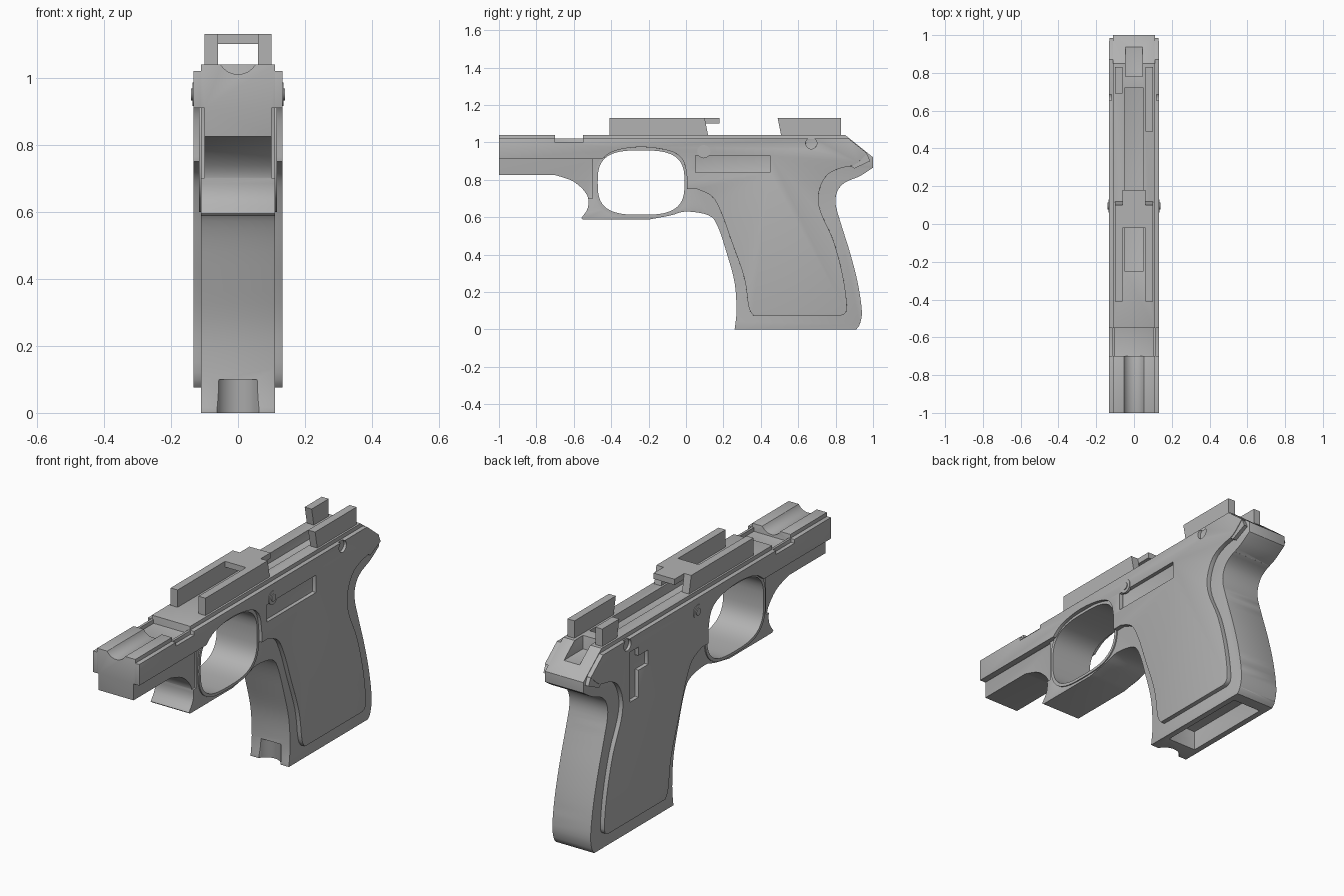
import bpy
import bmesh
import math
from mathutils import Vector

cube = bpy.data.objects.get("Cube")
if cube:
    bpy.data.objects.remove(cube, do_unlink=True)

# Single matte grey material
grey = bpy.data.materials.new("matte grey")
grey.use_nodes = True
colour = (0.45, 0.45, 0.45, 1)
grey.diffuse_color = colour
grey.node_tree.nodes["Principled BSDF"].inputs["Base Color"].default_value = colour


def make_object(name, bm):
    bmesh.ops.recalc_face_normals(bm, faces=bm.faces)
    mesh = bpy.data.meshes.new(name)
    bm.to_mesh(mesh)
    bm.free()
    mesh.materials.append(grey)
    obj = bpy.data.objects.new(name, mesh)
    bpy.context.collection.objects.link(obj)
    return obj


def prism(name, outline, x_low, x_high, round_rule=None, radius=0.06):
    """Extrude a side outline of (y, z) points across x."""
    bm = bmesh.new()
    face = bm.faces.new([bm.verts.new((x_low, y, z)) for y, z in outline])
    moved = bmesh.ops.extrude_face_region(bm, geom=[face])["geom"]
    for item in moved:
        if isinstance(item, bmesh.types.BMVert):
            item.co.x = x_high
    if round_rule:
        edges = [e for e in bm.edges
                 if abs(e.verts[0].co.x - e.verts[1].co.x) < 0.001
                 and round_rule((e.verts[0].co + e.verts[1].co) / 2)]
        bmesh.ops.bevel(bm, geom=edges, offset=radius, segments=6,
                        profile=0.5, affect="EDGES", clamp_overlap=True)
    return make_object(name, bm)


def box(name, x, y, z):
    return prism(name, [(y[0], z[0]), (y[1], z[0]), (y[1], z[1]), (y[0], z[1])], *x)


def cylinder(name, centre, radius, depth, axis):
    bm = bmesh.new()
    turn = Vector((0, 0, 1)).rotation_difference(Vector(axis)).to_matrix().to_4x4()
    turn.translation = centre
    bmesh.ops.create_cone(bm, cap_ends=True, segments=40, radius1=radius,
                          radius2=radius, depth=depth, matrix=turn)
    return make_object(name, bm)


def apply(obj, modifier):
    bpy.context.view_layer.objects.active = obj
    bpy.ops.object.modifier_apply(modifier=modifier.name)


def cut(obj, cutter):
    mod = obj.modifiers.new("cut", "BOOLEAN")
    mod.operation = "DIFFERENCE"
    mod.solver = "EXACT"
    mod.object = cutter
    apply(obj, mod)
    bpy.data.objects.remove(cutter, do_unlink=True)


def soften(obj, width, angle=50):
    mod = obj.modifiers.new("soft edges", "BEVEL")
    mod.width = width
    mod.segments = 3
    mod.limit_method = "ANGLE"
    mod.angle_limit = math.radians(angle)
    apply(obj, mod)


def curve(points, steps=4):
    """Smooth run through the points."""
    pts = [Vector(p) for p in points]
    pts = [pts[0]] + pts + [pts[-1]]
    run = []
    for a, b, c, d in zip(pts, pts[1:], pts[2:], pts[3:]):
        for i in range(steps):
            t = i / steps
            run.append(tuple(b + (c - a) * t / 2
                             + (a * 2 - b * 5 + c * 4 - d) * t * t / 2
                             + (b * 3 - a - c * 3 + d) * t ** 3 / 2))
    return run + [tuple(pts[-1])]


def guard_outline(half_y, half_z, count=56):
    run = []
    for i in range(count):
        a = 2 * math.pi * i / count
        c, s = math.cos(a), math.sin(a)
        run.append((-0.24 + half_y * math.copysign(abs(c) ** 0.66, c),
                    0.785 + half_z * math.copysign(abs(s) ** 0.66, s)))
    return run


# Solid body: backstrap, base, front strap, guard underside, nose
back = curve([(1, 0.865), (0.93, 0.82), (0.85, 0.785), (0.81, 0.74), (0.8, 0.67),
              (0.83, 0.56), (0.88, 0.4), (0.92, 0.24), (0.94, 0.1), (0.93, 0.03),
              (0.91, 0)])
front = curve([(0.26, 0), (0.27, 0.1), (0.26, 0.25), (0.22, 0.4), (0.17, 0.55),
               (0.12, 0.61), (0, 0.63), (-0.08, 0.61), (-0.2, 0.587)])
nose = curve([(-0.56, 0.595), (-0.525, 0.65), (-0.53, 0.72), (-0.6, 0.79),
              (-0.7, 0.825)])
body = prism("body", [(-1, 1.04), (0.85, 1.04), (1, 0.92)] + back + front
             + [(-0.55, 0.587)] + nose + [(-1, 0.825)], -0.11, 0.11,
             lambda p: p.y > 0.75 and 0.03 < p.z < 0.8)
cut(body, prism("guard_cutter", guard_outline(0.235, 0.175), -0.3, 0.3))

# Shallow surface recesses
cut(body, box("base_cutter", (-0.08, 0.08), (0.36, 0.85), (-0.1, 0.1)))
cut(body, cylinder("strap_cutter", (0, 0.23, 0), 0.07, 0.2, (0, 0, 1)))
cut(body, cylinder("trough_cutter", (0, -0.9, 1.07), 0.06, 0.4, (0, 1, 0)))
cut(body, box("step_cutter", (-0.3, 0.3), (-0.7, -0.55), (1, 1.2)))
cut(body, box("top_cutter", (-0.05, 0.05), (-0.25, 0.72), (0.99, 1.2)))
cut(body, box("tail_cutter", (-0.045, 0.045), (0.78, 1.1), (0.97, 1.2)))
for side in (-1, 1):
    cut(body, box("nose_cutter", sorted((side * 0.1, side * 0.3)),
                  (-1.1, -0.5), (0.7, 0.91)))

# Raised side panels
arch = curve([(-0.45, 0.91), (-0.38, 0.955), (-0.24, 0.975), (-0.09, 0.955),
              (-0.02, 0.91), (0.003, 0.83), (0.005, 0.75)])
grip_front = curve([(0.06, 0.75), (0.14, 0.71), (0.19, 0.62), (0.24, 0.48),
                    (0.31, 0.28), (0.335, 0.12), (0.36, 0.075)])
grip_back = curve([(0.83, 0.075), (0.86, 0.11), (0.84, 0.28), (0.79, 0.47),
                   (0.72, 0.63), (0.71, 0.73), (0.75, 0.82), (0.82, 0.86),
                   (0.9, 0.88), (0.97, 0.94)])
panel_outline = ([(-1, 1.02), (-1, 0.91)] + arch + grip_front + grip_back
                 + [(0.87, 1.02)])
for side, label in ((-1, "right"), (1, "left")):
    panel = prism(label + "_panel", panel_outline,
                  *sorted((side * 0.1, side * 0.133)))
    span = sorted((side * 0.113, side * 0.3))
    if side < 0:
        cut(panel, box("window_cutter", span, (0.58, 0.65), (0.69, 0.95)))
        cut(panel, box("window_cutter", span, (0.5, 0.6), (0.83, 0.905)))
    else:
        cut(panel, box("slot_cutter", span, (0.05, 0.45), (0.84, 0.93)))
    cut(panel, box("step_cutter", span, (-0.7, -0.55), (1, 1.2)))
    cut(panel, cylinder("dimple_cutter", (side * 0.133, 0.67, 0.995), 0.03, 0.03,
                        (1, 0, 0)))
    soften(panel, 0.008)

    # Decorative stud
    cylinder(label + "_stud", (side * 0.13, 0.095, 0.95), 0.035, 0.012, (1, 0, 0))
    cylinder(label + "_stud_cap", (side * 0.134, 0.095, 0.95), 0.018, 0.012,
             (1, 0, 0))

    # Raised blocks on the top
    block = sorted((side * 0.06, side * 0.1))
    prism(label + "_front_block", [(-0.41, 1.03), (0.12, 1.03), (0.1, 1.13),
                                   (-0.41, 1.13)], *block)
    start = 0.69 if side < 0 else 0.49
    prism(label + "_rear_block", [(start + 0.02, 1.03), (0.83, 1.03), (0.83, 1.13),
                                  (start, 1.13)], *block)

    # Tail shoulders
    prism(label + "_tail_shoulder", [(0.84, 1.02), (0.97, 0.935), (0.985, 0.9),
                                     (0.9, 0.86), (0.84, 0.9)],
          *sorted((side * 0.1, side * 0.13)))

box("block_bridge", (-0.06, 0.06), (-0.02, 0.18), (1.1, 1.13))
soften(body, 0.008)

# Guard rim
rim = prism("guard_rim", guard_outline(0.248, 0.186), -0.116, 0.116)
cut(rim, prism("rim_cutter", guard_outline(0.232, 0.172), -0.3, 0.3))

# Smooth shading with sharp creases
for obj in bpy.context.scene.objects:
    if obj.type == "MESH":
        bpy.ops.object.select_all(action="DESELECT")
        obj.select_set(True)
        bpy.context.view_layer.objects.active = obj
        bpy.ops.object.shade_smooth_by_angle(angle=math.radians(35))
